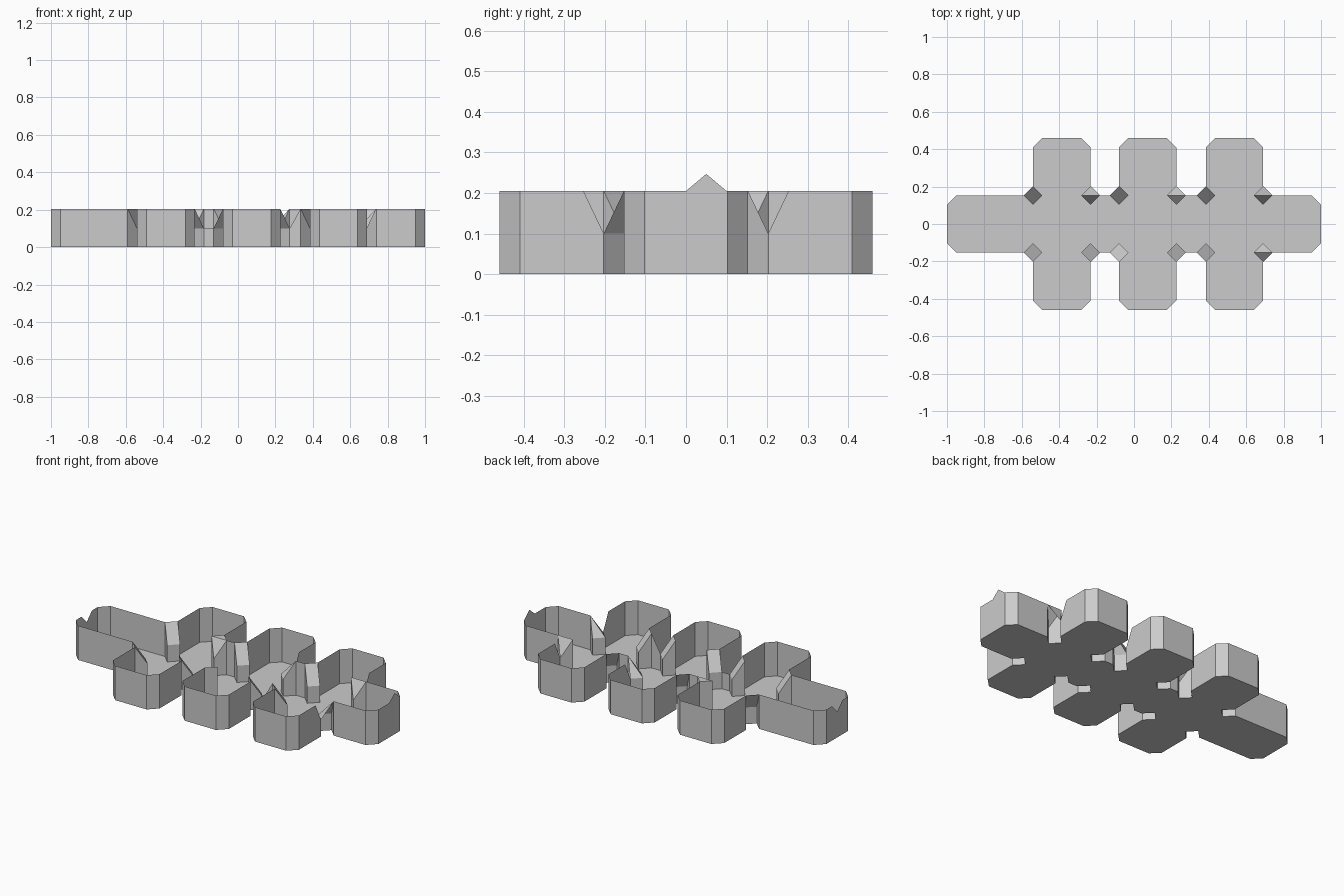
import bpy
import bmesh

cube = bpy.data.objects.get("Cube")
if cube:
    bpy.data.objects.remove(cube)

TOP, LOW = 0.205, 0.1          # wall height and notch height
BODY, ARM, C = 0.153, 0.46, 0.05  # half widths and chamfer size

grey = bpy.data.materials.new("plain grey")
grey.use_nodes = True
colour = (0.6, 0.6, 0.6, 1)
grey.diffuse_color = colour
grey.node_tree.nodes["Principled BSDF"].inputs["Base Color"].default_value = colour


def finish(bm, name):
    mesh = bpy.data.meshes.new(name)
    bm.to_mesh(mesh)
    bm.free()
    mesh.materials.append(grey)
    obj = bpy.data.objects.new(name, mesh)
    bpy.context.collection.objects.link(obj)
    return obj


# Side arms: left edge, right edge
ARMS = [(-0.54, -0.232), (-0.08, 0.226), (0.385, 0.69)]

# Notch rim heights in the order gap side, body side, arm inside, arm side
STANDARD = (TOP, LOW, LOW, TOP)
SPECIAL = {
    (0, 1, 1): (TOP, LOW, TOP, TOP),
    (1, 1, 1): (TOP, LOW, LOW, LOW),
    (2, 1, 1): (TOP, LOW, TOP, LOW),
    (0, 1, -1): (LOW, LOW, TOP, TOP),
    (1, 0, -1): (LOW, LOW, TOP, TOP),
    (1, 1, -1): (LOW, LOW, TOP, TOP),
    (2, 1, -1): (TOP, LOW, LOW, LOW),
}
caps = []


def notch(arm, edge, s):
    """Diamond notch at an inner corner, listed from left to right."""
    x = ARMS[arm][edge]
    d = 1 if edge else -1
    h = SPECIAL.get((arm, edge, s), STANDARD)
    pts = [(x + d * C, s * BODY, h[0]), (x, s * (BODY - C), h[1]),
           (x - d * C, s * BODY, h[2]), (x, s * (BODY + C), h[3])]
    caps.append(pts)
    # a dipped arm wall climbs back to full height a little further out
    rise = [(x, s * (BODY + 2 * C), TOP)] if h[3] < TOP else []
    run = pts + rise
    return run[::-1] if edge else run


def side(s):
    """Outline of one long side, left to right."""
    run = [(-1, s * (BODY - C), TOP), (-1 + C, s * BODY, TOP)]
    for i, (l, r) in enumerate(ARMS):
        run += notch(i, 0, s)
        run += [(l, s * (ARM - C), TOP), (l + C, s * ARM, TOP),
                (r - C, s * ARM, TOP), (r, s * (ARM - C), TOP)]
        run += notch(i, 1, s)
    return run + [(1 - C, s * BODY, TOP), (1, s * (BODY - C), TOP)]


# End walls: a raised point on one, a dip on the other
left_end = [(-1, -C, TOP), (-1, 0, 0.155), (-1, C, TOP)]
right_end = [(1, 0.1, TOP), (1, C, 0.247), (1, 0, TOP)]
outline = left_end + side(1) + right_end + side(-1)[::-1]

# Floor
bm = bmesh.new()
bm.faces.new([bm.verts.new((x, y, 0)) for x, y, z in reversed(outline)])
bmesh.ops.recalc_face_normals(bm, faces=bm.faces)
bmesh.ops.triangulate(bm, faces=bm.faces)
for f in bm.faces:
    if f.normal.z > 0:
        f.normal_flip()
finish(bm, "floor")

# Thin outer walls
bm = bmesh.new()
low = [bm.verts.new((x, y, 0)) for x, y, z in outline]
high = [bm.verts.new(p) for p in outline]
for i in range(len(outline)):
    j = (i + 1) % len(outline)
    bm.faces.new((low[j], low[i], high[i], high[j]))
finish(bm, "outer_walls")

# Sloping caps over the notches
bm = bmesh.new()
for pts in caps:
    a, p, q, b = [bm.verts.new(v) for v in pts]
    bm.faces.new((a, p, q))
    bm.faces.new((a, q, b))
bm.normal_update()
for f in bm.faces:
    if f.normal.z < 0:
        f.normal_flip()
finish(bm, "notch_caps")
